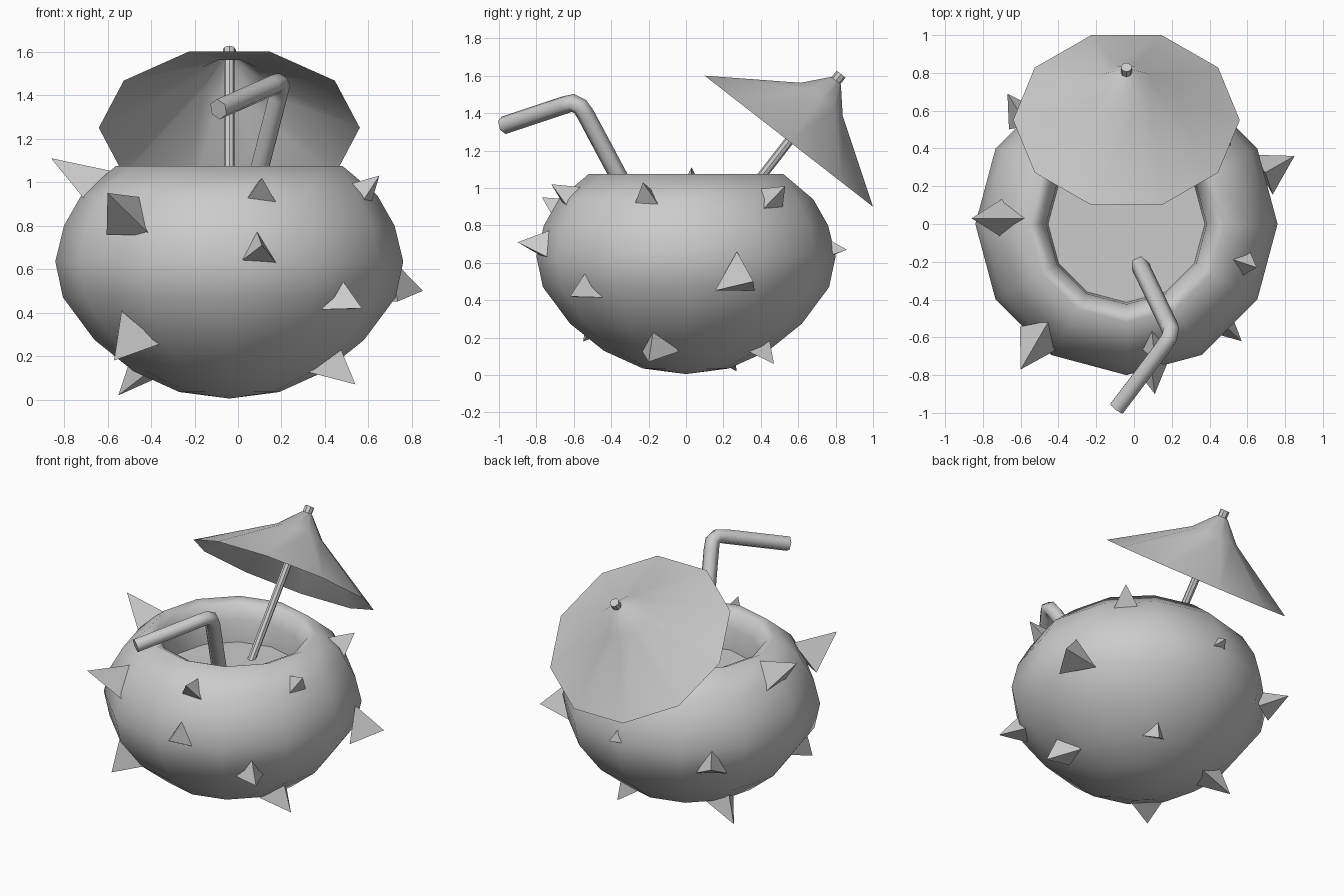
import bpy, bmesh, math
from mathutils import Vector, Matrix

if "Cube" in bpy.data.objects:
    bpy.data.objects.remove(bpy.data.objects["Cube"])

CX = -0.04  # axis of the bowl


def finish(bm, name, matrix=Matrix(), smooth=None):
    bmesh.ops.remove_doubles(bm, verts=bm.verts, dist=1e-5)
    me = bpy.data.meshes.new(name)
    bm.to_mesh(me)
    bm.free()
    ob = bpy.data.objects.new(name, me)
    bpy.context.collection.objects.link(ob)
    ob.matrix_world = matrix
    if smooth:
        bpy.ops.object.select_all(action='DESELECT')
        ob.select_set(True)
        bpy.context.view_layer.objects.active = ob
        bpy.ops.object.shade_smooth_by_angle(angle=math.radians(smooth))
    return ob


def lathe(name, profile, sides, matrix, smooth=None, recalc=True):
    """Revolve (radius, z) points around local z."""
    bm = bmesh.new()
    rings = []
    for r, z in profile:
        if r == 0:
            rings.append([bm.verts.new((0, 0, z))] * sides)
        else:
            rings.append([bm.verts.new((r * math.cos(2 * math.pi * i / sides),
                                        r * math.sin(2 * math.pi * i / sides), z))
                          for i in range(sides)])
    for a, b in zip(rings, rings[1:]):
        for i in range(sides):
            j = (i + 1) % sides
            bm.faces.new(list(dict.fromkeys((a[i], a[j], b[j], b[i]))))
    if recalc:
        bmesh.ops.recalc_face_normals(bm, faces=bm.faces)
    return finish(bm, name, matrix, smooth)


# Round bowl with an inward rolled lip
bowl_at = Matrix.Translation((CX, 0, 0))
lathe("bowl", [(0, 0.005), (0.23, 0.035), (0.44, 0.13), (0.62, 0.275), (0.765, 0.47),
               (0.80, 0.635), (0.76, 0.80), (0.68, 0.94), (0.52, 1.075),
               (0.465, 1.05), (0.425, 0.96), (0.415, 0.81)], 12, bowl_at, 80, False)

# Liquid surface
lathe("drink_surface", [(0.416, 0.81), (0, 0.81)], 12, bowl_at, None, False)

# Umbrella leaning back: canopy and stick share one tilted frame
tilt = Matrix.Translation((CX, 0.55, 1.25)) @ Matrix.Rotation(-math.radians(37.9), 4, 'X')
lathe("umbrella_canopy", [(0.60, 0), (0.15, 0.285), (0.035, 0.41), (0, 0.415)],
      10, tilt, 60, False)
lathe("umbrella_stick", [(0, -0.58), (0.025, -0.58), (0.025, 0.40), (0.03, 0.40),
                         (0.03, 0.455), (0, 0.455)], 8, tilt, 40)

# Bent drinking straw with six sides
cu = bpy.data.curves.new("straw", 'CURVE')
cu.dimensions = '3D'
cu.bevel_depth = 0.048
cu.bevel_resolution = 1
cu.use_fill_caps = True
path = [(0.03, -0.215, 0.79), (0.183, -0.535, 1.39), (0.195, -0.565, 1.435),
        (0.185, -0.605, 1.455), (0.155, -0.65, 1.443), (-0.09, -0.975, 1.335)]
sp = cu.splines.new('POLY')
sp.points.add(len(path) - 1)
for p, co in zip(sp.points, path):
    p.co = (*co, 1)
bpy.context.collection.objects.link(bpy.data.objects.new("straw", cu))

# Three-sided spikes: base centre, tip, base radius
spikes = [
    ((-0.65, 0.03, 0.95), (-0.86, 0.03, 1.11), 0.13),
    ((-0.49, -0.58, 0.82), (-0.60, -0.77, 0.95), 0.135),
    ((0.09, -0.75, 0.68), (0.11, -0.90, 0.71), 0.10),
    ((0.10, -0.62, 0.94), (0.11, -0.72, 1.02), 0.09),
    ((0.56, -0.20, 0.93), (0.65, -0.23, 1.03), 0.09),
    ((0.44, 0.45, 0.93), (0.51, 0.53, 1.01), 0.09),
    ((0.69, 0.27, 0.52), (0.85, 0.36, 0.50), 0.14),
    ((-0.03, 0.76, 0.665), (-0.02, 0.86, 0.67), 0.07),
    ((-0.58, 0.55, 0.54), (-0.67, 0.69, 0.58), 0.11),
    ((-0.48, -0.45, 0.30), (-0.57, -0.55, 0.18), 0.135),
    ((-0.42, 0.20, 0.15), (-0.55, 0.27, 0.02), 0.11),
    ((0.40, -0.15, 0.17), (0.54, -0.20, 0.07), 0.12),
    ((0.46, -0.52, 0.46), (0.57, -0.62, 0.42), 0.10),
    ((0.16, 0.39, 0.15), (0.19, 0.47, 0.06), 0.085),
]
bm = bmesh.new()
for base, tip, rad in spikes:
    base, tip = Vector(base), Vector(tip)
    n = (tip - base).normalized()
    up = (Vector((0, 0, 1)) - n * n.z).normalized()
    side = up.cross(n)
    ring = [bm.verts.new(base - n * 0.01 + rad * (up * math.cos(a) + side * math.sin(a)))
            for a in (0, 2 * math.pi / 3, 4 * math.pi / 3)]
    top = bm.verts.new(tip)
    bm.faces.new(ring)
    for i in range(3):
        bm.faces.new((ring[i], top, ring[(i + 1) % 3]))
bmesh.ops.recalc_face_normals(bm, faces=bm.faces)
finish(bm, "spikes")
